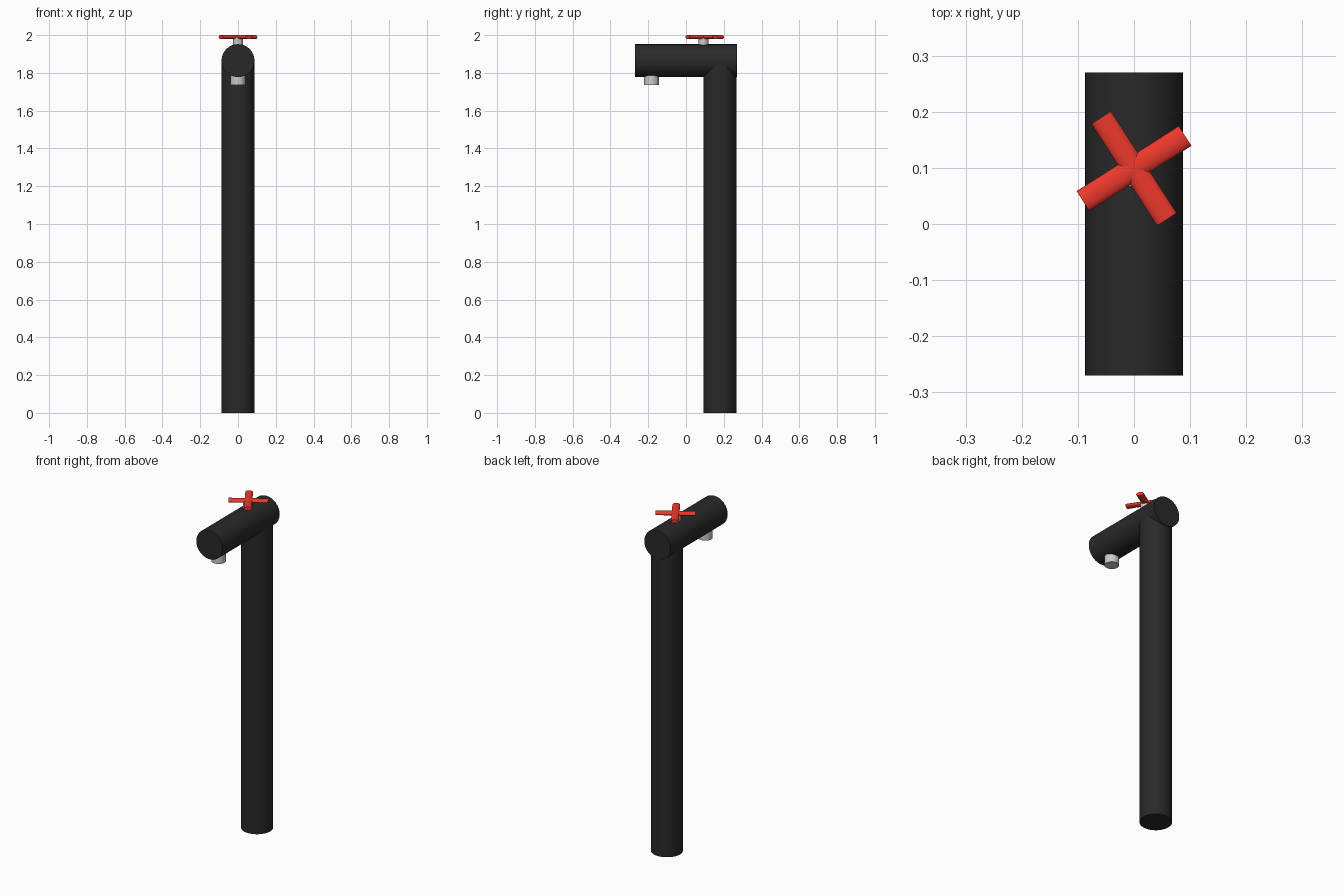
import bpy
from math import pi, radians

if "Cube" in bpy.data.objects:
    bpy.data.objects.remove(bpy.data.objects["Cube"])


def material(name, color):
    m = bpy.data.materials.new(name)
    m.diffuse_color = color
    m.use_nodes = True
    m.node_tree.nodes["Principled BSDF"].inputs["Base Color"].default_value = m.diffuse_color
    return m


black = material("black_paint", (0.022, 0.022, 0.022, 1))
red = material("red_paint", (0.85, 0.04, 0.025, 1))


def tube(name, r, length, loc, rot=(0, 0, 0), mat=None, flat=1.0, sides=48):
    bpy.ops.mesh.primitive_cylinder_add(vertices=sides, radius=r, depth=length,
                                        location=loc, rotation=rot)
    ob = bpy.context.object
    ob.name = name
    ob.scale.x = flat
    bpy.ops.object.transform_apply(location=False, rotation=True, scale=True)
    bpy.ops.object.shade_smooth_by_angle(angle=radians(35))
    if mat:
        ob.data.materials.append(mat)
    return ob


R = 0.087
AXIS_Z = 1.865

# Upright pipe, ending on the axis of the horizontal arm
tube("post", R, AXIS_Z, (0, 0.18, AXIS_Z / 2), mat=black)
# Horizontal arm
tube("arm", R, 0.54, (0, 0, AXIS_Z), (pi / 2, 0, 0), black)
# Outlet under the arm
tube("nozzle", 0.039, 0.09, (0, -0.183, 1.78))
# Valve stem
tube("valve_stem", 0.026, 0.07, (0, 0.092, 1.955), sides=32)
# Cross handle: two flattened bars
for i, angle in enumerate((32.5, 122.8)):
    tube(f"handle_bar_{i + 1}", 0.021, 0.216, (0, 0.099, 1.9895),
         (0, pi / 2, radians(angle)), red, flat=0.5, sides=32)
